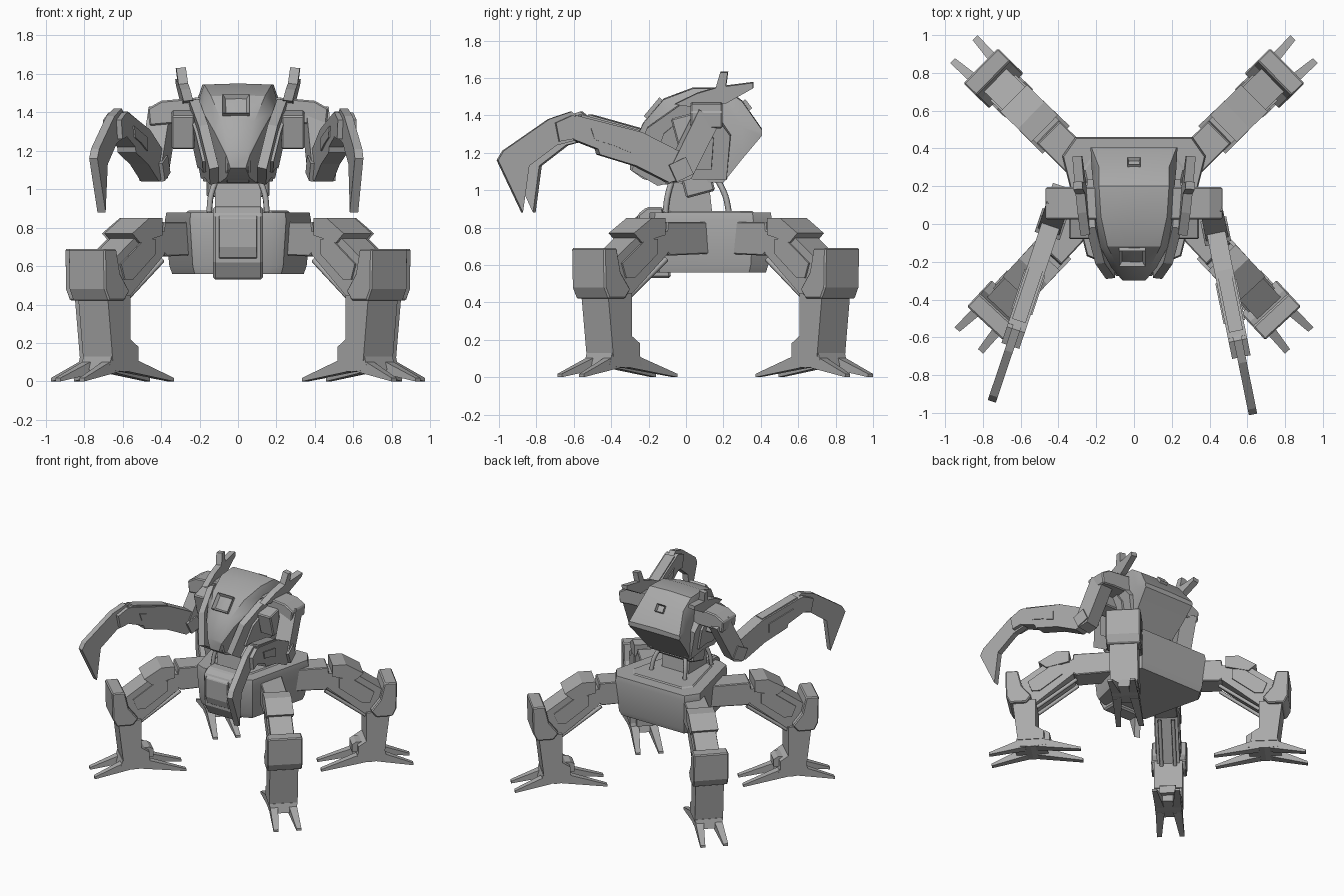
import bpy, bmesh, math
from mathutils import Matrix, Vector

cube = bpy.data.objects.get("Cube")
if cube:
    bpy.data.objects.remove(cube, do_unlink=True)

metal = bpy.data.materials.new("grey metal")
metal.use_nodes = True
GREY = (0.4, 0.4, 0.4, 1)
metal.diffuse_color = GREY
metal.node_tree.nodes["Principled BSDF"].inputs["Base Color"].default_value = GREY
I = Matrix.Identity(4)


def finish(name, bm, mat=I, bevel=0, smooth=0):
    bmesh.ops.transform(bm, matrix=mat, verts=bm.verts)
    bmesh.ops.recalc_face_normals(bm, faces=bm.faces)
    me = bpy.data.meshes.new(name)
    bm.to_mesh(me)
    bm.free()
    me.materials.append(metal)
    ob = bpy.data.objects.new(name, me)
    bpy.context.collection.objects.link(ob)
    if bevel:
        mod = ob.modifiers.new("bevel", "BEVEL")
        mod.width = bevel
    if smooth:
        bpy.ops.object.select_all(action="DESELECT")
        bpy.context.view_layer.objects.active = ob
        ob.select_set(True)
        bpy.ops.object.shade_smooth_by_angle(angle=math.radians(smooth))


def loft(name, rings, mat=I, bevel=0, smooth=0):
    """Skin a list of closed rings and cap both ends."""
    bm = bmesh.new()
    vs = [[bm.verts.new(p) for p in r] for r in rings]
    n = len(rings[0])
    for a, b in zip(vs, vs[1:]):
        for i in range(n):
            bm.faces.new((a[i], a[(i + 1) % n], b[(i + 1) % n], b[i]))
    bm.faces.new(vs[0])
    bm.faces.new(vs[-1])
    finish(name, bm, mat, bevel, smooth)


def prism(name, profile, width, mat=I, bevel=0):
    """Extrude an x-z profile across local y."""
    loft(name, [[(x, s * width / 2, z) for x, z in profile] for s in (-1, 1)], mat, bevel)


def box(name, size, mat, bevel=0):
    x, z = size[0] / 2, size[2] / 2
    prism(name, [(-x, -z), (x, -z), (x, z), (-x, z)], size[1], mat, bevel)


def hatch(name, size, mat, rim):
    """Box whose top face is sunk inside a rim."""
    bm = bmesh.new()
    bmesh.ops.create_cube(bm, size=1, matrix=Matrix.Diagonal((*size, 1)))
    top = max(bm.faces, key=lambda f: f.calc_center_median().z)
    bmesh.ops.inset_region(bm, faces=[top], thickness=rim)
    bmesh.ops.translate(bm, verts=top.verts, vec=(0, 0, -size[2] * 0.6))
    finish(name, bm, mat)


def place(x, y, z, rx=0, ry=0, rz=0):
    r = [Matrix.Rotation(math.radians(a), 4, k) for a, k in ((rz, "Z"), (ry, "Y"), (rx, "X"))]
    return Matrix.Translation((x, y, z)) @ r[0] @ r[1] @ r[2]


def cable(name, pts, radius):
    cu = bpy.data.curves.new(name, "CURVE")
    cu.dimensions = "3D"
    cu.bevel_depth = radius
    cu.bevel_resolution = 1
    sp = cu.splines.new("BEZIER")
    sp.bezier_points.add(len(pts) - 1)
    for b, p in zip(sp.bezier_points, pts):
        b.co = p
        b.handle_left_type = b.handle_right_type = "AUTO"
    cu.materials.append(metal)
    bpy.context.collection.objects.link(bpy.data.objects.new(name, cu))


# Pelvis hull, stacked outlines
half = [(0.31, 0.46), (0.38, 0.36), (0.25, -0.17), (0.18, -0.2)]
outline = half + [(-x, y) for x, y in reversed(half)]


def level(z, k):
    return [(x * k, 0.13 + (y - 0.13) * k, z) for x, y in outline]


loft("pelvis", [level(0.56, 0.9), level(0.6, 0.94), level(0.84, 1), level(0.88, 0.98)], smooth=25)
loft("pelvis_deck", [level(0.87, 0.74), level(0.888, 0.68)])

# Front pod below the head
side_on = place(0, 0, 0, rz=90)
pod = [(-0.26, 0.87), (-0.21, 0.91), (-0.12, 0.91), (-0.08, 0.53), (-0.2, 0.53), (-0.25, 0.62)]
prism("front_pod", pod, 0.26, side_on, 0.012)
prism("front_pod_panel", [(-0.275, 0.85), (-0.25, 0.87), (-0.24, 0.64), (-0.255, 0.64), (-0.275, 0.7)], 0.2, side_on, 0.005)

# Neck column, collar and cables
prism("neck", [(-0.1, 0.88), (-0.08, 1.06), (0.12, 1.06), (0.14, 0.88)], 0.24, side_on)
box("neck_collar", (0.33, 0.16, 0.11), place(0, 0.065, 1.03, rx=15), 0.01)
for sx in (-1, 1):
    for y, bow in ((0.18, 0.05), (-0.08, -0.03)):
        cable("neck_cable", [(sx * 0.15, y + bow, 0.88), (sx * 0.14, y + bow * 0.6, 0.97), (sx * 0.1, y - bow * 0.5, 1.08)], 0.016)

# Head hull: y, bottom z, top z, shoulder height, bottom / middle / top half widths
stations = [(-0.3, 1.11, 1.2, 0.7, 0.04, 0.06, 0.05), (-0.23, 1.06, 1.36, 0.78, 0.06, 0.12, 0.085),
            (-0.12, 1.03, 1.49, 0.8, 0.1, 0.18, 0.14), (0.04, 1.04, 1.55, 0.83, 0.15, 0.205, 0.175),
            (0.2, 1.04, 1.55, 0.82, 0.18, 0.215, 0.185), (0.3, 1.165, 1.48, 0.55, 0.21, 0.225, 0.185),
            (0.405, 1.29, 1.33, 0.5, 0.225, 0.23, 0.225)]
rings = []
for y, zb, zt, k, wb, wm, wt in stations:
    h = [(0, zt), (wt, zt - 0.006), (wm, zb + (zt - zb) * k), (wb, zb)]
    rings.append([(x, y, z) for x, z in h] + [(-x, y, z) for x, z in reversed(h[1:])])
loft("head", rings, smooth=28)
hatch("brow_hatch", (0.14, 0.13, 0.05), place(-0.01, -0.165, 1.43, rx=50), 0.03)
hatch("rear_hatch", (0.07, 0.06, 0.04), place(0, 0.32, 1.45, rx=-52), 0.012)
prism("chin", [(-0.3, 1.18), (-0.22, 1.2), (-0.15, 1.03), (-0.27, 1.09)], 0.13, side_on, 0.01)

# Cheeks, horns and shoulders
cheek = [(-0.29, 1.1), (-0.21, 1.33), (-0.02, 1.47), (0.13, 1.45), (0.24, 1.3), (0.22, 1.06), (0.02, 1.06), (-0.15, 1.02)]
plate = [(0.02 + (a - 0.02) * 0.6, 1.25 + (b - 1.25) * 0.7) for a, b in cheek]
horn = [(-0.06, 1.46), (0.06, 1.52), (0.16, 1.55), (0.185, 1.635), (0.225, 1.635), (0.215, 1.56),
        (0.36, 1.58), (0.36, 1.55), (0.22, 1.47), (0.1, 1.44)]
shoulder = [(0.18, 1.48), (0.4, 1.46), (0.47, 1.42), (0.46, 1.33), (0.35, 1.34), (0.18, 1.34)]
for sx in (-1, 1):
    tilt = place(sx * 0.185, 0, 1.25, ry=sx * 12) @ place(0, 0, -1.25, rz=90 - sx * 6)
    prism("cheek", cheek, 0.05, tilt)
    prism("cheek_plate", plate, 0.08, tilt)
    prism("horn", horn, 0.05, place(sx * 0.265, 0, 1.48, ry=sx * 7) @ place(0, 0, -1.48, rz=90 - sx * 4))
    prism("shoulder", [(sx * a, b) for a, b in shoulder], 0.17, place(0, 0.11, 0), 0.008)
    box("shoulder_bracket", (0.12, 0.12, 0.18), place(sx * 0.285, 0, 1.31, rx=15), 0.008)

# Arms: local x runs forward from the shoulder
upper = [(-0.01, 1.43), (-0.12, 1.36), (0.035, 1.06), (0.11, 1.04), (0.14, 1.13)]
fore = [(0.05, 1.07), (0.08, 1.2), (0.3, 1.31), (0.66, 1.4), (0.67, 1.27), (0.54, 1.22), (0.53, 1.19), (0.33, 1.13), (0.15, 1.04)]
claw = [(0.6, 1.36), (0.68, 1.42), (0.8, 1.38), (1.05, 1.21), (1.08, 1.16), (0.945, 0.88), (0.91, 1.13), (0.76, 1.24), (0.64, 1.27)]
for x, y, yaw in ((-0.41, 0.085, -18.5), (0.415, 0.05, 11.5)):
    arm = place(x, y, 0, rz=-90 + yaw)
    prism("upper_arm", upper, 0.12, arm)
    prism("forearm", fore, 0.1, arm)
    prism("forearm_top_plate", [(0.31, 1.32), (0.63, 1.405), (0.63, 1.37), (0.31, 1.28)], 0.075, arm)
    prism("forearm_side_plate", [(0.36, 1.27), (0.58, 1.33), (0.56, 1.27), (0.46, 1.24), (0.36, 1.2)], 0.115, arm)
    prism("wrist", [(0.6, 1.38), (0.68, 1.4), (0.77, 1.36), (0.75, 1.26), (0.64, 1.28)], 0.1, arm)
    prism("scythe", claw, 0.045, arm)
    box("elbow", (0.1, 0.14, 0.1), arm @ place(0.09, 0, 1.11, ry=25))

# Legs: local x runs outward along each diagonal
hip = [(-0.1, 0.66), (-0.1, 0.83), (0.22, 0.83), (0.24, 0.68), (0.2, 0.65)]
thigh = [(0.2, 0.78), (0.4, 0.78), (0.64, 0.61), (0.62, 0.47), (0.5, 0.43), (0.22, 0.66)]
knob = [(0.25, 0.76), (0.25, 0.85), (0.35, 0.85), (0.48, 0.77), (0.42, 0.72)]
knee = [(0.63, 0.69), (0.725, 0.69), (0.72, 0.48), (0.69, 0.42), (0.57, 0.42), (0.53, 0.47), (0.6, 0.56)]
shin = [(0.5, 0.45), (0.675, 0.45), (0.635, 0.11), (0.44, 0.11), (0.44, 0.18), (0.5, 0.22)]
for sx in (-1, 1):
    for sy, hip_y, turn in ((-1, 0.005, 2), (1, 0.33, -0.5)):
        leg = place(sx * 0.295, hip_y, 0, rz=math.degrees(math.atan2(sy, sx)) + sx * sy * turn)
        prism("hip", hip, 0.17, leg, 0.006)
        prism("thigh", thigh, 0.17, leg)
        prism("thigh_knob", knob, 0.2, leg)
        prism("thigh_side_plate", [(0.3, 0.74), (0.38, 0.74), (0.56, 0.61), (0.53, 0.53), (0.47, 0.53), (0.3, 0.66)], 0.19, leg)
        prism("knee_guard", knee, 0.26, leg, 0.008)
        prism("shin", shin, 0.21, leg)
        prism("ankle", [(0.4, 0.12), (0.4, 0.18), (0.43, 0.2), (0.52, 0.2), (0.52, 0.12)], 0.12, leg)
        prism("foot", [(0.42, 0.06), (0.44, 0.13), (0.64, 0.13), (0.66, 0.06), (0.54, 0.05)], 0.2, leg)
        for st in (-1, 1):
            # Strut beneath the thigh
            cable("thigh_strut", [leg @ Vector((0.2, st * 0.05, 0.63)), leg @ Vector((0.5, st * 0.05, 0.41))], 0.014)
            # Tapered toes, outward and inward
            for root, tip in ((0.58, 0.85), (0.5, 0.165)):
                rings = []
                for s, t, w, lo, hi in ((root, 0.065, 0.033, 0.05, 0.13), (tip, 0.085, 0.018, 0, 0.018)):
                    rings.append([(s, st * t - w, lo), (s, st * t + w, lo), (s, st * t + w, hi), (s, st * t - w, hi)])
                loft("toe", rings, leg)
